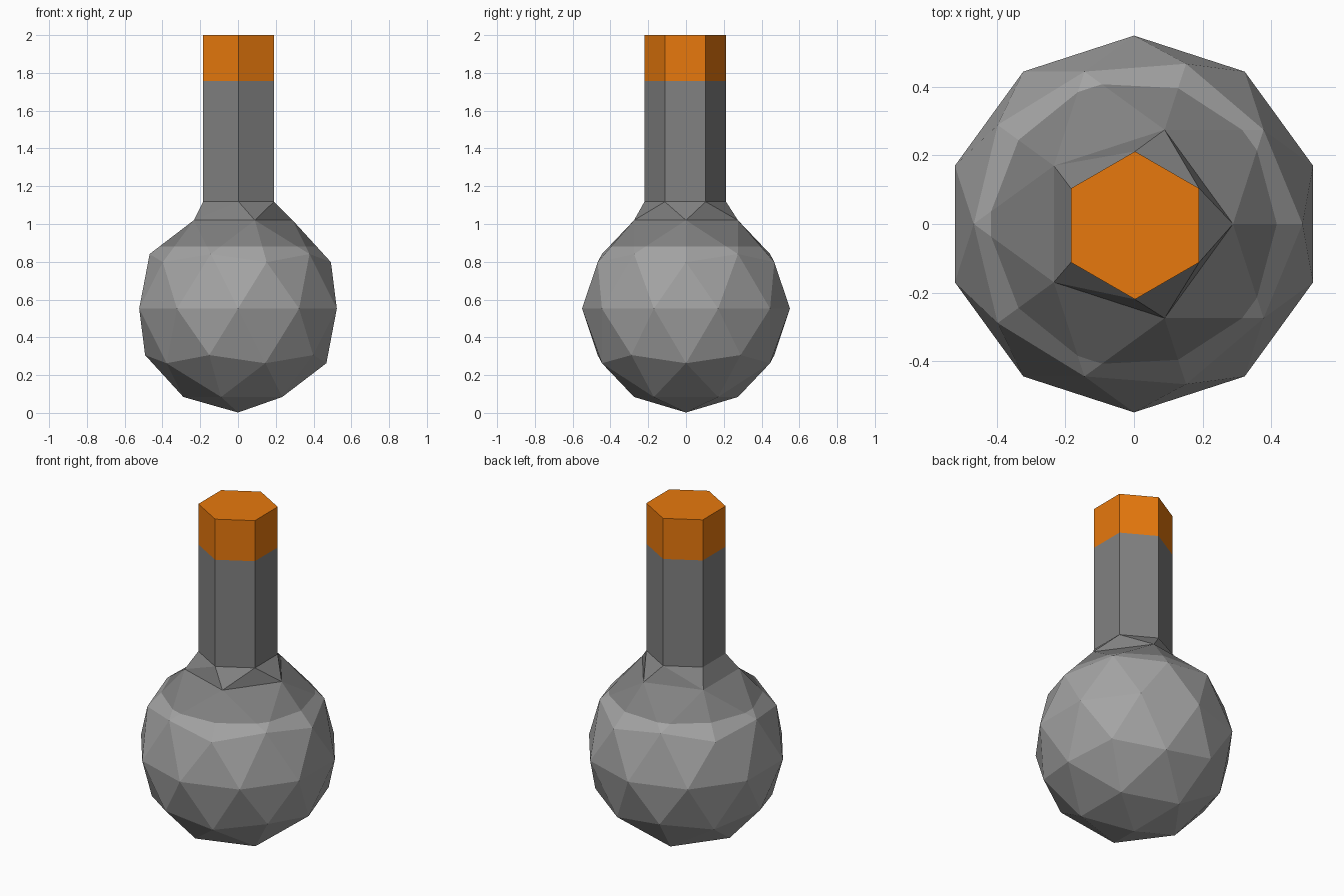
import bpy, bmesh, math
from mathutils import Vector, Matrix

if "Cube" in bpy.data.objects:
    bpy.data.objects.remove(bpy.data.objects["Cube"])

R = 0.55


def material(name, col):
    m = bpy.data.materials.new(name)
    m.diffuse_color = (*col, 1)
    m.use_nodes = True
    m.node_tree.nodes["Principled BSDF"].inputs["Base Color"].default_value = m.diffuse_color
    return m


mats = [material("light grey", (0.37, 0.37, 0.37)),
        material("dark grey", (0.22, 0.22, 0.22)),
        material("orange", (0.80, 0.19, 0.004))]

# Faceted ball, opened at the top
bm = bmesh.new()
bmesh.ops.create_icosphere(bm, subdivisions=2, radius=R,
                           matrix=Matrix.Translation((0, 0, R + 0.002)))
top = max(bm.verts, key=lambda v: v.co.z)
rim = [e.other_vert(top) for e in top.link_edges]
rim.sort(key=lambda v: (math.atan2(v.co.y, v.co.x) + 0.1) % math.tau)
bmesh.ops.delete(bm, geom=[top], context='VERTS')


# Six-sided neck
def hex_ring(z):
    return [bm.verts.new((0.003 + 0.216 * math.cos(a), -0.004 + 0.216 * math.sin(a), z))
            for a in (math.radians(30 + 60 * i) for i in range(6))]


low, high = hex_ring(1.118), hex_ring(2.0)
for i in range(6):
    j = (i + 1) % 6
    bm.faces.new((low[i], low[j], high[j], high[i]))
bm.faces.new(high)

# Collar joining the five-sided rim to the six-sided neck
shared = [0, 1, 2, 4, 5]
for i in range(5):
    if i == 2:      # flat quad on the left side
        bm.faces.new((rim[2], rim[3], low[3], low[2]))
    else:
        bm.faces.new((rim[i], rim[(i + 1) % 5], low[shared[i]]))
    start = 3 if i == 3 else shared[i - 1]
    bm.faces.new((rim[i], low[shared[i]], low[start]))

# Colour bands cut at fixed heights
for z in (0.88, 1.757):
    bmesh.ops.bisect_plane(bm, geom=bm.verts[:] + bm.edges[:] + bm.faces[:],
                           plane_co=(0, 0, z), plane_no=(0, 0, 1))
bmesh.ops.recalc_face_normals(bm, faces=bm.faces[:])
for f in bm.faces:
    z = f.calc_center_median().z
    f.material_index = 0 if z < 0.88 else 1 if z < 1.757 else 2
    f.smooth = False

me = bpy.data.meshes.new("round_flask")
bm.to_mesh(me)
bm.free()
for m in mats:
    me.materials.append(m)
bpy.context.collection.objects.link(bpy.data.objects.new("round_flask", me))
